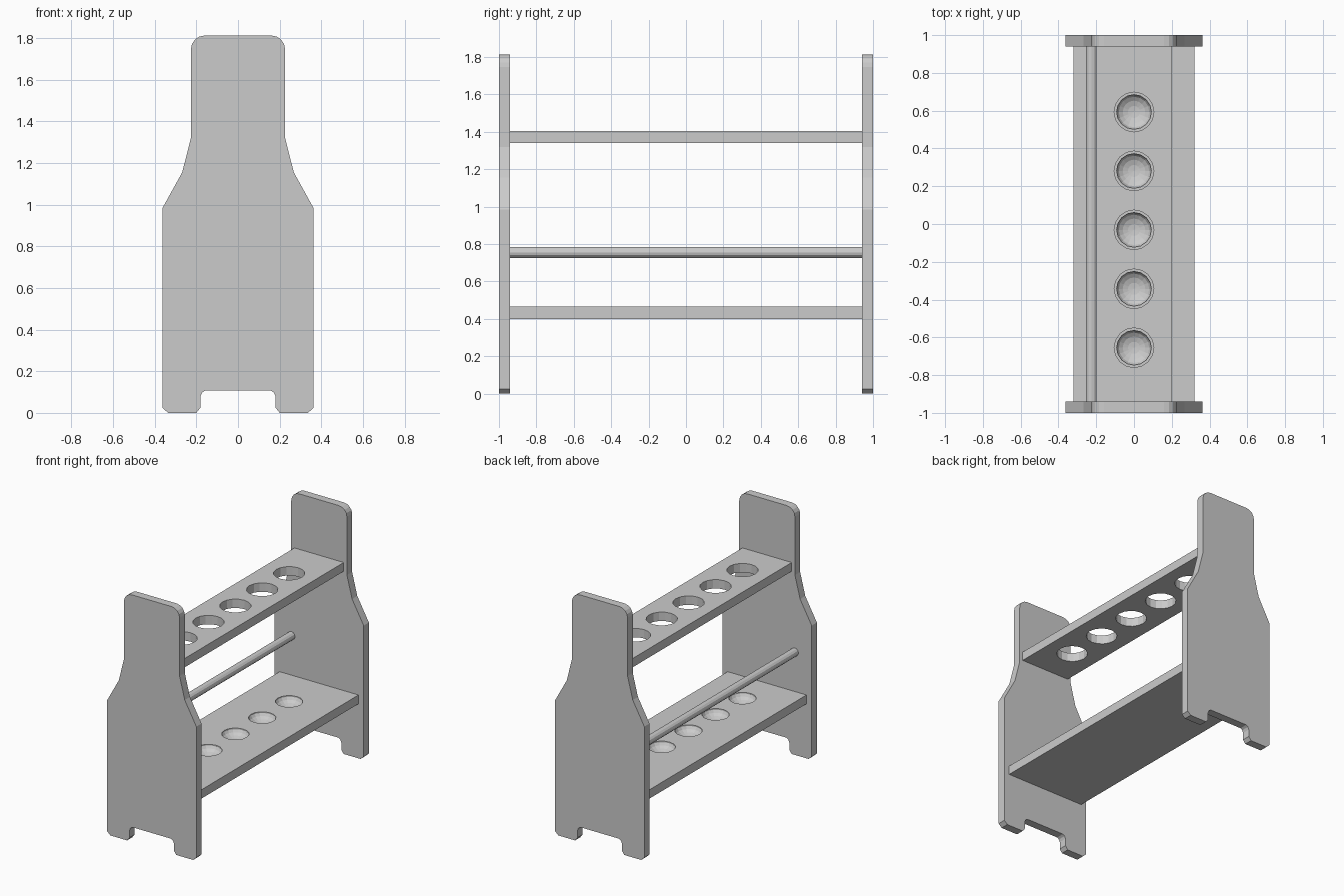
import bpy, bmesh, math
from mathutils import Matrix, Vector

if "Cube" in bpy.data.objects:
    bpy.data.objects.remove(bpy.data.objects["Cube"])

HOLE_Y = [-0.655 + 0.312 * i for i in range(5)]
INNER = 0.94  # inner face of the end panels


def add_object(name, bm):
    bmesh.ops.recalc_face_normals(bm, faces=bm.faces)
    mesh = bpy.data.meshes.new(name)
    bm.to_mesh(mesh)
    bm.free()
    ob = bpy.data.objects.new(name, mesh)
    bpy.context.collection.objects.link(ob)
    return ob


def panel(name, y0, y1):
    # right half of the outline, from the foot notch up to the top
    arc = [(0.16 + 0.066 * math.cos(a), 1.746 + 0.066 * math.sin(a))
           for a in [math.radians(22.5 * i) for i in range(5)]]
    half = [(0.157, 0.108), (0.172, 0.098), (0.18, 0.08), (0.18, 0.026), (0.2, 0),
            (0.336, 0), (0.362, 0.024), (0.362, 0.985), (0.268, 1.155), (0.226, 1.32)] + arc
    outline = half + [(-x, z) for x, z in reversed(half)]
    bm = bmesh.new()
    face = bm.faces.new([bm.verts.new((x, y0, z)) for x, z in outline])
    ext = bmesh.ops.extrude_face_region(bm, geom=[face])
    verts = [v for v in ext["geom"] if isinstance(v, bmesh.types.BMVert)]
    bmesh.ops.translate(bm, verts=verts, vec=(0, y1 - y0, 0))
    return add_object(name, bm)


def shelf(name, width, z0, z1):
    bm = bmesh.new()
    bmesh.ops.create_cube(bm, size=1, matrix=Matrix.Translation((0, 0, (z0 + z1) / 2))
                          @ Matrix.Diagonal((width, 2 * INNER, z1 - z0, 1)))
    return add_object(name, bm)


def cut(target, cutter):
    cutter.hide_render = True
    mod = target.modifiers.new("holes", "BOOLEAN")
    mod.object = cutter
    mod.operation = "DIFFERENCE"
    mod.solver = "EXACT"
    bpy.context.view_layer.objects.active = target
    bpy.ops.object.modifier_apply(modifier=mod.name)
    bpy.data.objects.remove(cutter)


# End panels
panel("front_end_panel", -1, -INNER)
panel("back_end_panel", INNER, 1)

# Upper shelf with through holes for the tubes
upper = shelf("upper_shelf", 0.4, 1.34, 1.405)
bm = bmesh.new()
for y in HOLE_Y:
    bmesh.ops.create_cone(bm, cap_ends=True, segments=16, radius1=0.105, radius2=0.105,
                          depth=0.3, matrix=Matrix.Translation((0, y, 1.37)))
cut(upper, add_object("hole_cutter", bm))

# Lower shelf with shallow round dishes
lower = shelf("lower_shelf", 0.64, 0.4, 0.465)
bm = bmesh.new()
for y in HOLE_Y:
    bmesh.ops.create_uvsphere(bm, u_segments=16, v_segments=9, radius=1,
                              matrix=Matrix.Translation((0, y, 0.465))
                              @ Matrix.Diagonal((0.093, 0.093, 0.052, 1)))
cut(lower, add_object("dish_cutter", bm))

# Support rod along the left side
bm = bmesh.new()
bmesh.ops.create_cone(bm, cap_ends=True, segments=12, radius1=0.03, radius2=0.03, depth=2 * INNER,
                      matrix=Matrix.Translation((-0.225, 0, 0.755)) @ Matrix.Rotation(math.pi / 2, 4, "X"))
add_object("support_rod", bm)
